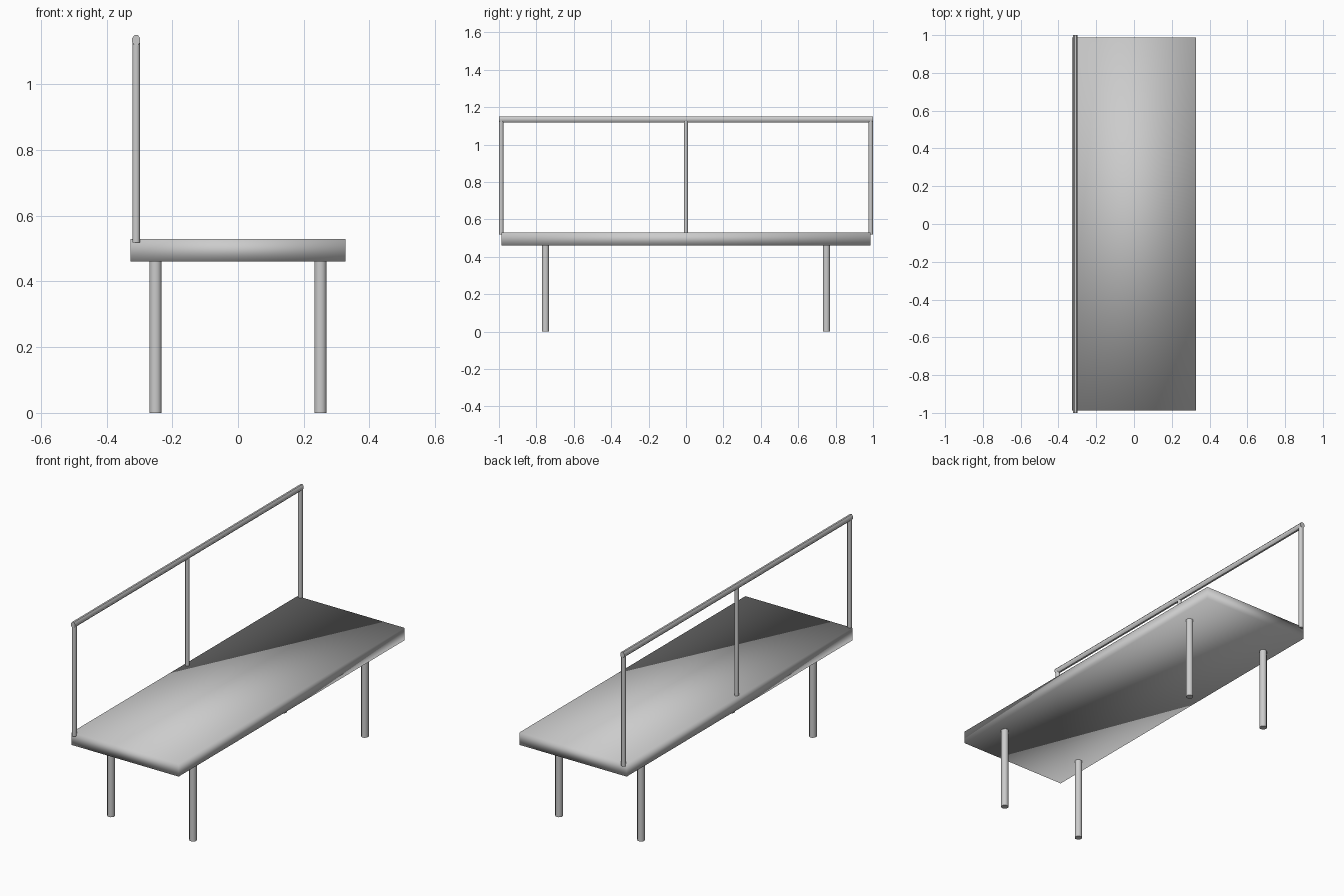
import bpy, math

if "Cube" in bpy.data.objects:
    bpy.data.objects.remove(bpy.data.objects["Cube"])


def tube(name, centre, radius, length, along_y=False, stretch=1.0):
    """Eight-sided smooth bar with flats facing the axes; radius is across flats."""
    bpy.ops.mesh.primitive_cylinder_add(
        vertices=8, radius=radius / math.cos(math.pi / 8), depth=length, location=centre)
    ob = bpy.context.object
    ob.name = name
    for v in ob.data.vertices:
        x, y, z = v.co
        a = math.pi / 8
        x, y = x * math.cos(a) - y * math.sin(a), x * math.sin(a) + y * math.cos(a)
        # lying bars swap axes, with an optional taller section
        v.co = (x, z, -y * stretch) if along_y else (x, y, z)
    bpy.ops.object.shade_smooth_by_angle(angle=math.radians(50))
    return ob


# Seat slab with soft, fully shared normals
bpy.ops.mesh.primitive_cube_add(size=1, location=(0, 0, 0.4955))
seat = bpy.context.object
seat.name = "seat"
for v in seat.data.vertices:
    v.co = (v.co.x * 0.656, v.co.y * 1.974, v.co.z * 0.069)
bpy.ops.object.shade_smooth()

# Four legs
for sx, side in ((-1, "back"), (1, "front")):
    for sy, end in ((-1, "near"), (1, "far")):
        tube(f"{side}_leg_{end}", (sx * 0.251, sy * 0.751, 0.2325), 0.0185, 0.465)

# Backrest posts: the end posts overhang the seat slightly
for y, end in ((-0.988, "near"), (0, "middle"), (0.988, "far")):
    r = 0.0118 if y else 0.0105
    tube(f"back_post_{end}", (-0.31, y, 0.825), r, 0.614)

# Top rail
tube("back_rail", (-0.31, 0, 1.1345), 0.0122, 2.0, along_y=True, stretch=1.27)
